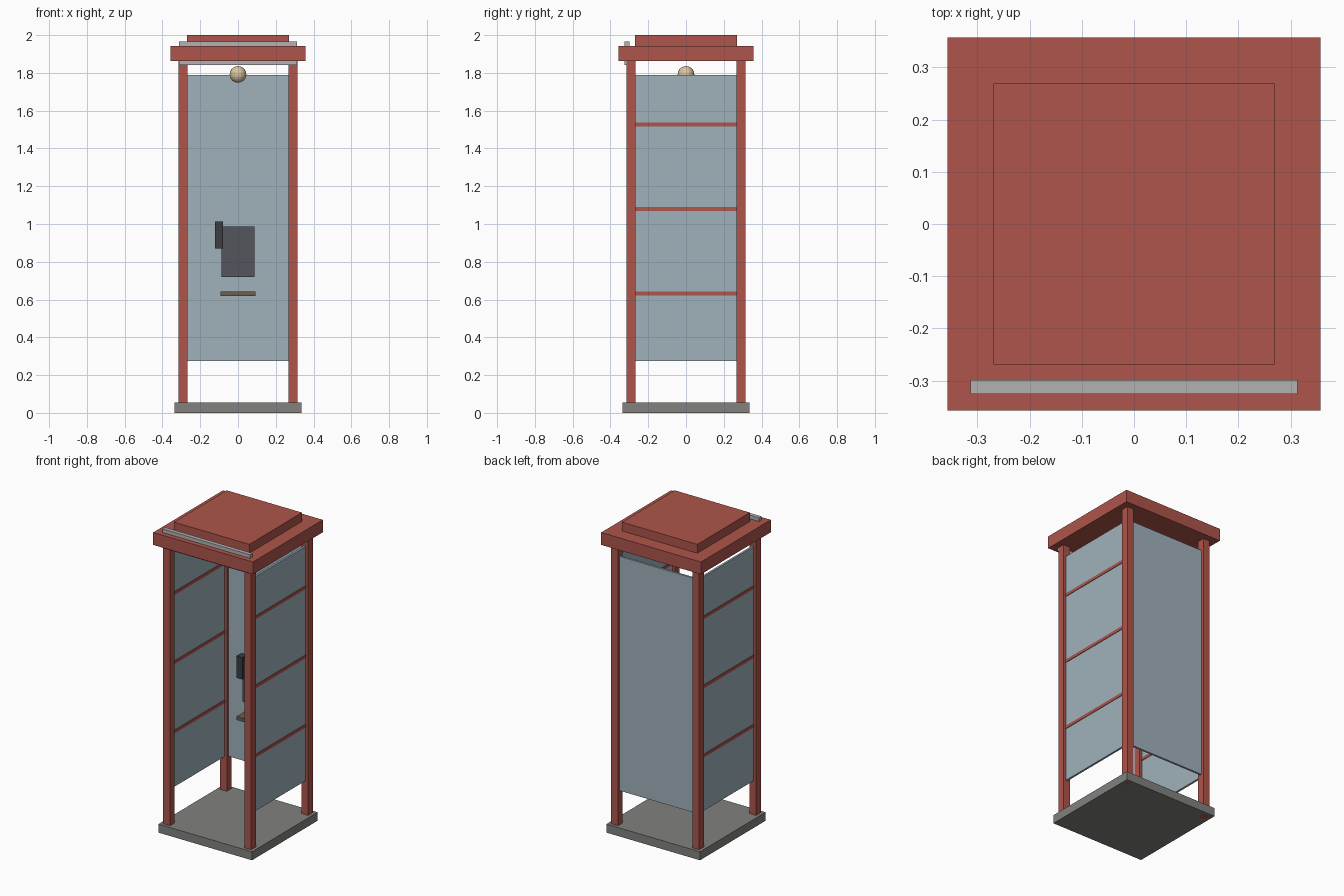
import bpy
import bmesh

if "Cube" in bpy.data.objects:
    bpy.data.objects.remove(bpy.data.objects["Cube"])


def material(name, rgb):
    m = bpy.data.materials.new(name)
    m.diffuse_color = (*rgb, 1)
    m.use_nodes = True
    m.node_tree.nodes["Principled BSDF"].inputs["Base Color"].default_value = m.diffuse_color
    return m


red = material("red_paint", (0.42, 0.09, 0.07))
glass = material("pale_glass", (0.35, 0.44, 0.50))
concrete = material("concrete", (0.22, 0.22, 0.21))
light_grey = material("sign_grey", (0.45, 0.45, 0.45))
slate = material("phone_grey", (0.09, 0.09, 0.11))
dark = material("handset_dark", (0.045, 0.045, 0.055))
brown = material("shelf_brown", (0.16, 0.11, 0.075))
cream = material("lamp_cream", (0.70, 0.55, 0.35))


def finish(name, bm, mat):
    me = bpy.data.meshes.new(name)
    bm.to_mesh(me)
    bm.free()
    me.materials.append(mat)
    ob = bpy.data.objects.new(name, me)
    bpy.context.collection.objects.link(ob)
    return ob


def box(name, xs, ys, zs, mat):
    """Box between the given min/max pairs."""
    bm = bmesh.new()
    bmesh.ops.create_cube(bm, size=1)
    for v in bm.verts:
        v.co = [r[0] if c < 0 else r[1] for c, r in zip(v.co, (xs, ys, zs))]
    return finish(name, bm, mat)


def around(c, size):
    return (c - size / 2, c + size / 2)


def sym(half):
    return (-half, half)


# Floor slab
box("base", sym(0.335), sym(0.335), (0, 0.055), concrete)

# Corner posts
POST = 0.291
for sx, xn in ((-1, "left"), (1, "right")):
    for sy, yn in ((-1, "front"), (1, "back")):
        box(f"{yn}_{xn}_post", around(sx * POST, 0.048),
            around(sy * POST, 0.048), (0, 1.87), red)

# Glass panels: two sides and the back, open front
GLASS_Z = (0.275, 1.79)
box("back_glass", sym(0.268), around(POST, 0.013), GLASS_Z, glass)
for sx, xn in ((-1, "left"), (1, "right")):
    box(f"{xn}_glass", around(sx * POST, 0.013), sym(0.268), GLASS_Z, glass)
    # Glazing bars
    for i, z in enumerate((0.632, 1.08, 1.527)):
        box(f"{xn}_glazing_bar_{i + 1}", around(sx * POST, 0.02),
            sym(0.268), around(z, 0.02), red)

# Stepped roof with the sign board through its front edge
box("roof", sym(0.357), sym(0.357), (1.863, 1.943), red)
box("roof_cap", sym(0.269), sym(0.269), (1.943, 2.0), red)
box("sign_board", sym(0.313), (-0.325, -0.299), (1.842, 1.966), light_grey)

# Telephone, handset and shelf on the back panel
box("telephone", sym(0.088), (0.17, 0.27), (0.72, 0.987), slate)
box("handset", (-0.121, -0.079), (0.157, 0.207), (0.87, 1.012), dark)
box("shelf", sym(0.093), (0.118, 0.272), (0.62, 0.643), brown)

# Ceiling lamp
bm = bmesh.new()
bmesh.ops.create_uvsphere(bm, u_segments=16, v_segments=10, radius=0.044)
bmesh.ops.translate(bm, verts=bm.verts, vec=(0, 0, 1.792))
finish("lamp", bm, cream)
